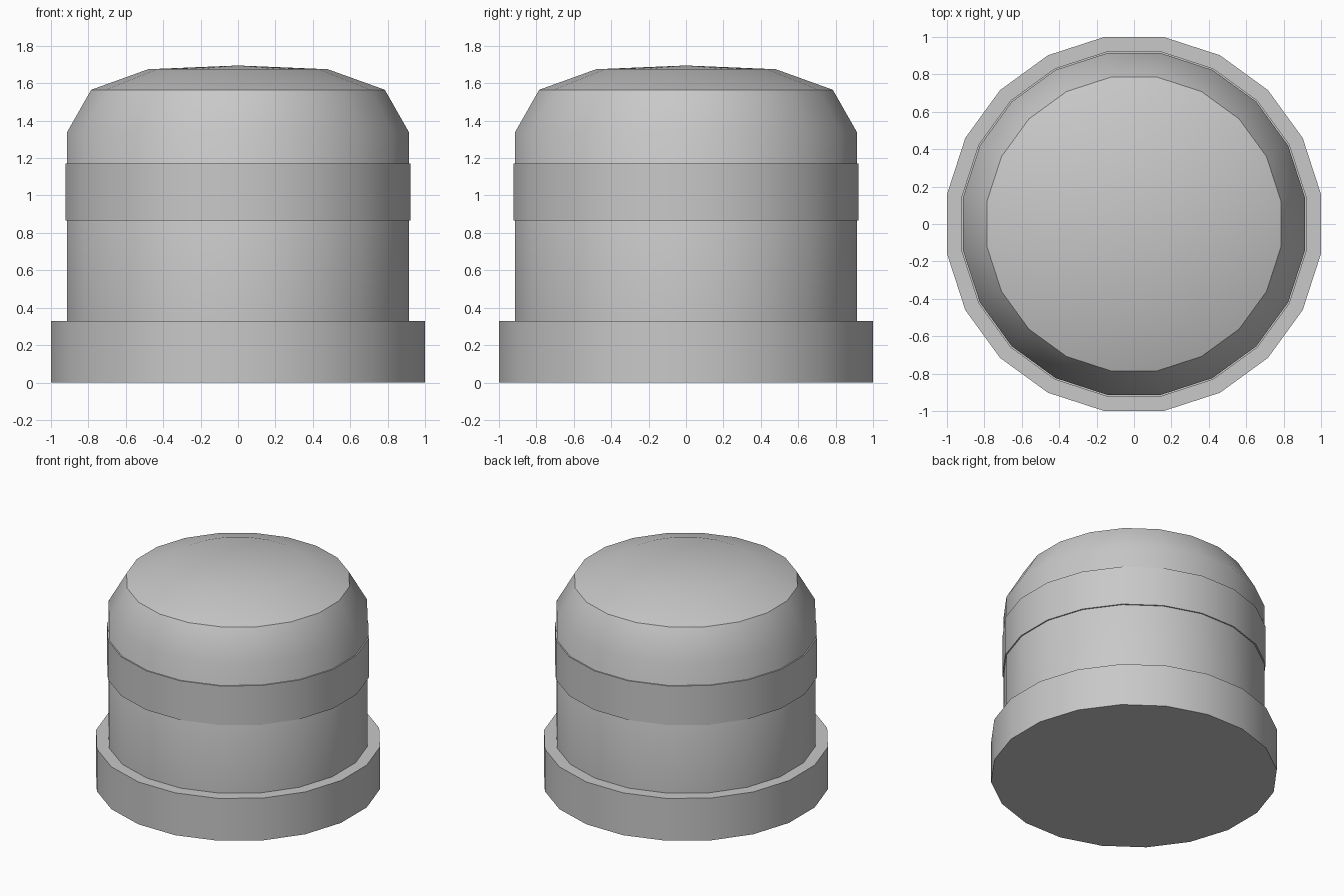
import bpy, bmesh
from math import radians, cos, sin, pi

SIDES = 20

if "Cube" in bpy.data.objects:
    bpy.data.objects.remove(bpy.data.objects["Cube"], do_unlink=True)

grey = bpy.data.materials.new("light grey")
grey.use_nodes = True
colour = (0.58, 0.58, 0.58, 1)
grey.diffuse_color = colour
grey.node_tree.nodes["Principled BSDF"].inputs["Base Color"].default_value = colour


def lathe(name, profile, apex=None):
    """Turn (flat radius, z) pairs into a closed many-sided solid."""
    bm = bmesh.new()
    rings = []
    for flat, z in profile:
        r = flat / cos(pi / SIDES)
        rings.append([bm.verts.new((r * cos((i + 0.5) * 2 * pi / SIDES),
                                    r * sin((i + 0.5) * 2 * pi / SIDES), z))
                      for i in range(SIDES)])
    for low, high in zip(rings, rings[1:]):
        for i in range(SIDES):
            j = (i + 1) % SIDES
            bm.faces.new((low[i], low[j], high[j], high[i]))
    bm.faces.new(rings[0][::-1])
    if apex is None:
        bm.faces.new(rings[-1])
    else:
        tip = bm.verts.new((0, 0, apex))
        for i in range(SIDES):
            bm.faces.new((rings[-1][i], rings[-1][(i + 1) % SIDES], tip))
    mesh = bpy.data.meshes.new(name)
    bm.to_mesh(mesh)
    bm.free()
    mesh.materials.append(grey)
    obj = bpy.data.objects.new(name, mesh)
    bpy.context.collection.objects.link(obj)
    bpy.ops.object.select_all(action='DESELECT')
    obj.select_set(True)
    bpy.context.view_layer.objects.active = obj
    bpy.ops.object.shade_smooth_by_angle(angle=radians(33))
    return obj


# Wide foot ring
lathe("base", [(1.0, 0), (1.0, 0.33)])

# Drum with a bevelled shoulder and shallow domed lid
lathe("domed_body", [(0.913, 0.33), (0.913, 1.34), (0.785, 1.565), (0.48, 1.675)], apex=1.695)

# Slightly raised band around the drum
lathe("raised_band", [(0.922, 0.865), (0.922, 1.17)])
